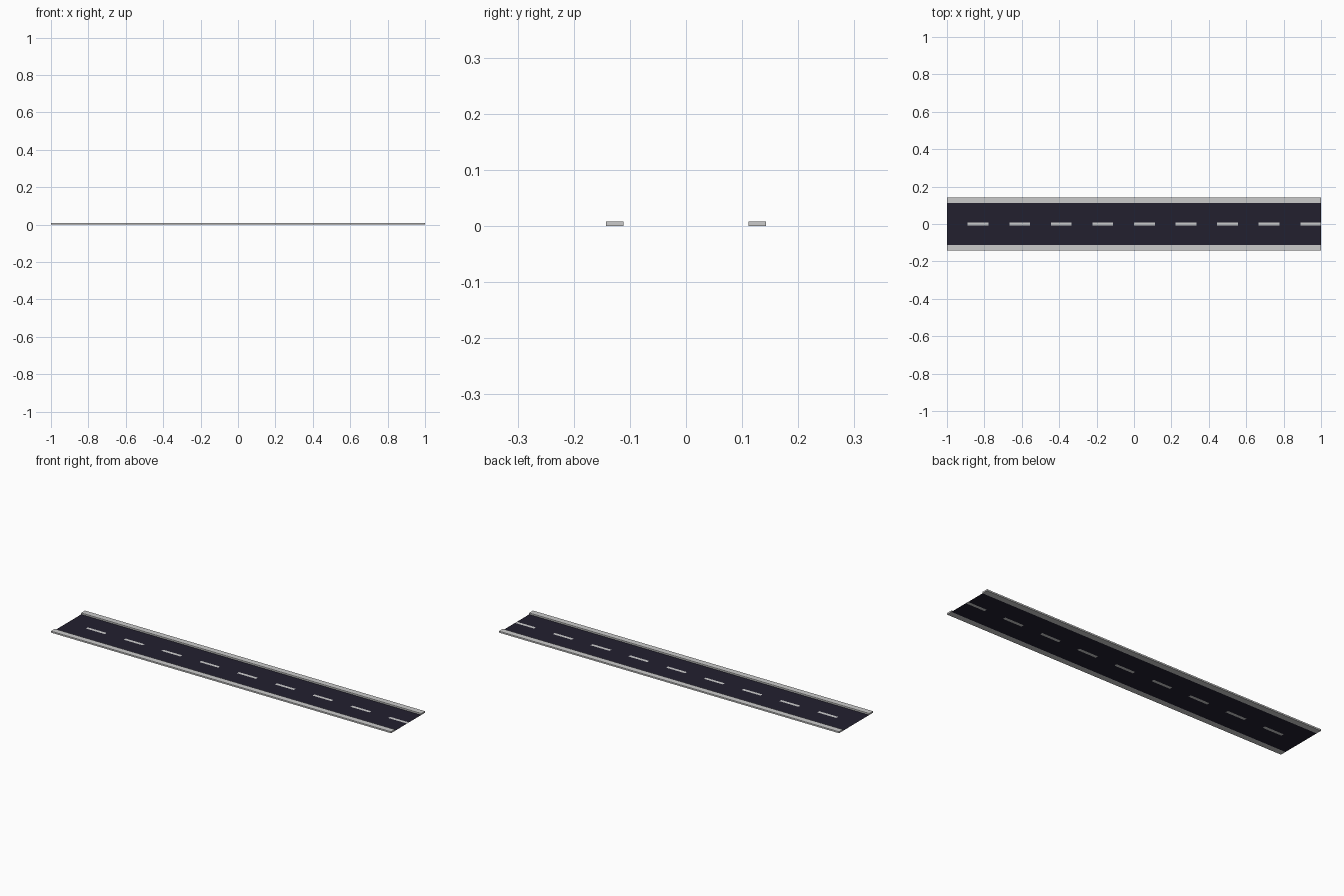
import bpy, bmesh

if "Cube" in bpy.data.objects:
    bpy.data.objects.remove(bpy.data.objects["Cube"])

SEG = 18             # road segments along x
ROAD = 1 / 9         # half width of the asphalt
EDGE = 0.143         # outer edge of the kerbs
DASH = 0.008         # half width of the centre line
KERB_H = 0.008


def material(name, color):
    m = bpy.data.materials.new(name)
    m.diffuse_color = (*color, 1)
    m.use_nodes = True
    m.node_tree.nodes["Principled BSDF"].inputs["Base Color"].default_value = m.diffuse_color
    return m


def finish(name, bm, mats=()):
    bmesh.ops.remove_doubles(bm, verts=bm.verts, dist=1e-5)
    me = bpy.data.meshes.new(name)
    bm.to_mesh(me)
    bm.free()
    for m in mats:
        me.materials.append(m)
    ob = bpy.data.objects.new(name, me)
    bpy.context.collection.objects.link(ob)
    return ob


# Flat road sheet: three strips, every second middle tile painted
asphalt = material("asphalt", (0.016, 0.014, 0.028))
paint = material("line_paint", (0.8, 0.8, 0.8))
bm = bmesh.new()
rows = [-ROAD, -DASH, DASH, ROAD]
for i in range(SEG):
    x0, x1 = -1 + 2 * i / SEG, -1 + 2 * (i + 1) / SEG
    for r, (y0, y1) in enumerate(zip(rows, rows[1:])):
        f = bm.faces.new([bm.verts.new((x, y, 0)) for x, y in
                          ((x0, y0), (x1, y0), (x1, y1), (x0, y1))])
        f.material_index = int(r == 1 and i % 2 == 1)
finish("road_surface", bm, (asphalt, paint))

# Raised kerb along each side
for name, side in (("front_kerb", -1), ("back_kerb", 1)):
    bm = bmesh.new()
    bmesh.ops.create_cube(bm, size=1)
    bmesh.ops.scale(bm, vec=(2, EDGE - ROAD, KERB_H), verts=bm.verts)
    bmesh.ops.translate(bm, vec=(0, side * (EDGE + ROAD) / 2, KERB_H / 2),
                        verts=bm.verts)
    finish(name, bm)
